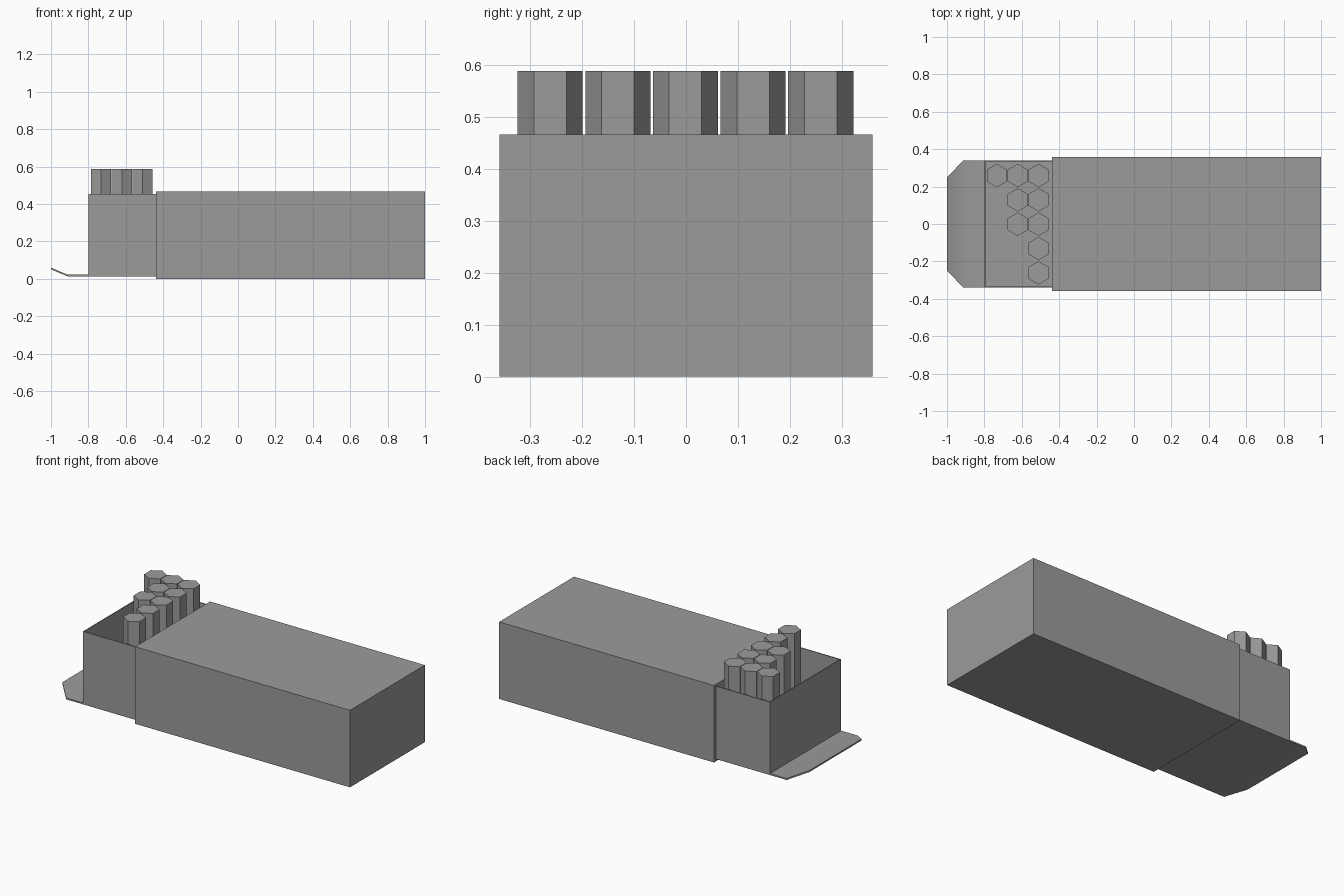
import bpy, bmesh, math

if "Cube" in bpy.data.objects:
    bpy.data.objects.remove(bpy.data.objects["Cube"])

# Dark grey card
GREY = bpy.data.materials.new("dark_grey")
GREY.diffuse_color = (0.33, 0.33, 0.33, 1)
GREY.use_nodes = True
GREY.node_tree.nodes["Principled BSDF"].inputs["Base Color"].default_value = GREY.diffuse_color


def finish(name, bm):
    bmesh.ops.recalc_face_normals(bm, faces=bm.faces)
    mesh = bpy.data.meshes.new(name)
    bm.to_mesh(mesh)
    bm.free()
    mesh.materials.append(GREY)
    obj = bpy.data.objects.new(name, mesh)
    bpy.context.collection.objects.link(obj)
    return obj


def box(name, x0, x1, y0, y1, z0, z1):
    bm = bmesh.new()
    bmesh.ops.create_cube(bm, size=1)
    for v in bm.verts:
        v.co = (x0 if v.co.x < 0 else x1, y0 if v.co.y < 0 else y1, z0 if v.co.z < 0 else z1)
    return finish(name, bm)


# Outer sleeve
box("sleeve", -0.438, 1.0, -0.358, 0.358, 0.0, 0.466)

# Open tray: floor, end wall and two side walls
T = 0.006
box("tray_floor", -0.80, -0.43, -0.34, 0.34, 0.014, 0.022)
box("tray_end_wall", -0.80, -0.80 + T, -0.34, 0.34, 0.014, 0.455)
for label, s in (("front", -1), ("back", 1)):
    ys = sorted((s * 0.34, s * (0.34 - T)))
    box("tray_side_wall_" + label, -0.80, -0.43, ys[0], ys[1], 0.014, 0.455)

# Pull flap: softly bent up at the tip, with clipped corners
bm = bmesh.new()
rows = []
for x, y, z in ((-0.80, 0.34, 0.014), (-0.912, 0.34, 0.014), (-1.0, 0.25, 0.051)):
    rows.append([bm.verts.new((x, s * y, z + dz)) for s, dz in ((-1, 0), (1, 0), (1, 0.009), (-1, 0.009))])
for a, b in zip(rows, rows[1:]):
    for i in range(4):
        j = (i + 1) % 4
        bm.faces.new((a[i], a[j], b[j], b[i]))
bm.faces.new(rows[0])
bm.faces.new(rows[-1])
flap = finish("pull_flap", bm)
bpy.context.view_layer.objects.active = flap
flap.select_set(True)
bpy.ops.object.shade_smooth_by_angle(angle=math.radians(30))

# Hexagonal sticks standing in the tray, stepped 5-3-1
for col, count in enumerate((5, 3, 1)):
    for row in range(count):
        bpy.ops.mesh.primitive_cylinder_add(
            vertices=6, radius=0.0625, depth=0.568,
            location=(-0.51 - 0.1115 * col, 0.259 - 0.13 * row, 0.304))
        stick = bpy.context.object
        stick.name = f"hex_stick_{col}_{row}"
        stick.data.materials.append(GREY)
